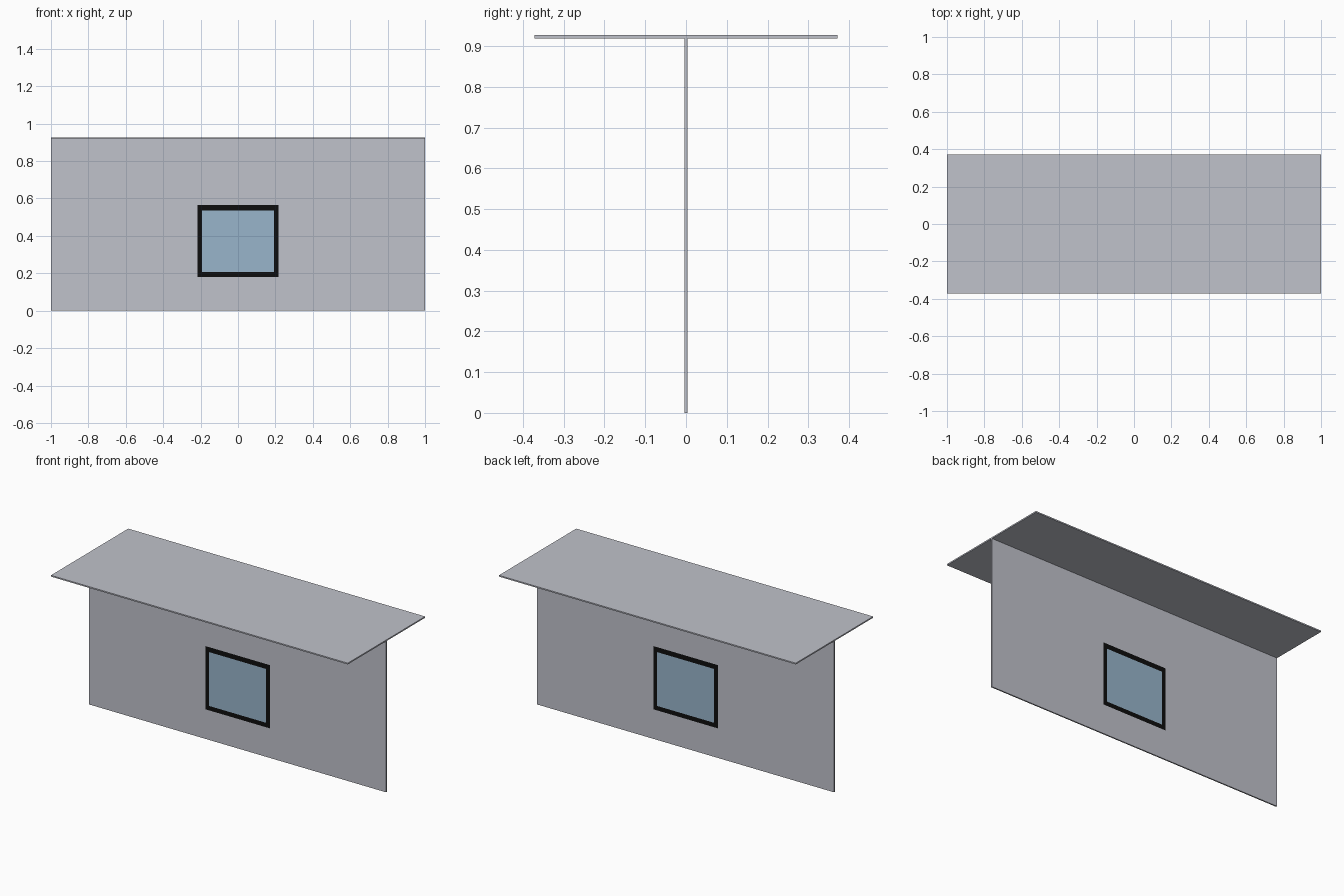
import bpy, bmesh

if "Cube" in bpy.data.objects:
    bpy.data.objects.remove(bpy.data.objects["Cube"])


def srgb(r, g, b):
    lin = [(c / 255 / 12.92) if c < 10 else ((c / 255 + 0.055) / 1.055) ** 2.4 for c in (r, g, b)]
    return (*lin, 1.0)


def material(name, rgb):
    m = bpy.data.materials.new(name)
    m.diffuse_color = srgb(*rgb)
    m.use_nodes = True
    m.node_tree.nodes["Principled BSDF"].inputs["Base Color"].default_value = m.diffuse_color
    return m


grey = material("pale_grey", (192, 194, 203))
black = material("frame_black", (13, 13, 13))
blue = material("glass_blue", (152, 181, 203))


def slab(name, lo, hi, mats, cuts_x=(), cuts_z=(), rule=None):
    """Box between two corners, sliced along x and z, faces coloured by a rule."""
    bm = bmesh.new()
    bmesh.ops.create_cube(bm, size=1)
    for v in bm.verts:
        for i in range(3):
            v.co[i] = hi[i] if v.co[i] > 0 else lo[i]
    planes = [((x, 0, 0), (1, 0, 0)) for x in cuts_x] + [((0, 0, z), (0, 0, 1)) for z in cuts_z]
    for co, no in planes:
        bmesh.ops.bisect_plane(bm, geom=bm.verts[:] + bm.edges[:] + bm.faces[:],
                               plane_co=co, plane_no=no)
    bmesh.ops.recalc_face_normals(bm, faces=bm.faces[:])
    if rule:
        for f in bm.faces:
            f.material_index = rule(f)
    mesh = bpy.data.meshes.new(name)
    bm.to_mesh(mesh)
    bm.free()
    for m in mats:
        mesh.materials.append(m)
    ob = bpy.data.objects.new(name, mesh)
    bpy.context.collection.objects.link(ob)
    return ob


# Window outline: outer frame and inner glass limits
OX, IX = 0.217, 0.193
OZ, IZ = (0.18, 0.565), (0.207, 0.535)


def window_rule(f):
    c = f.calc_center_median()
    if abs(f.normal.y) < 0.5:
        return 0
    if abs(c.x) < IX and IZ[0] < c.z < IZ[1]:
        return 2
    if abs(c.x) < OX and OZ[0] < c.z < OZ[1]:
        return 1
    return 0


# Upright wall with the flush window on both sides
slab("wall_with_window", (-1, -0.004, 0), (1, 0.004, 0.919), [grey, black, blue],
     (-OX, -IX, IX, OX), (*OZ, *IZ), window_rule)

# Flat roof
slab("roof", (-1, -0.372, 0.919), (1, 0.372, 0.927), [grey])
